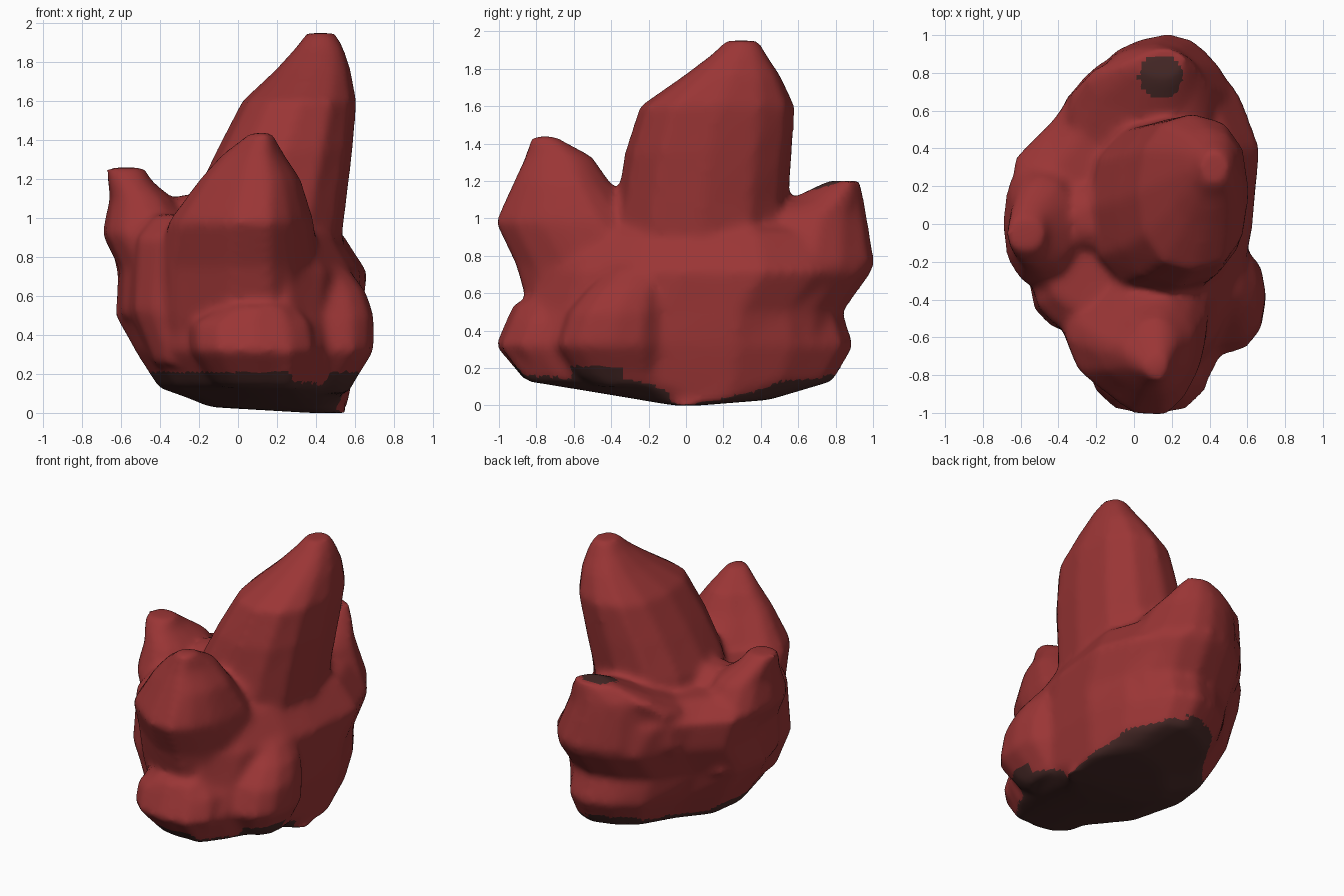
import bpy, bmesh, math
from mathutils import Vector

cube = bpy.data.objects.get("Cube")
if cube:
    bpy.data.objects.remove(cube, do_unlink=True)


def material(name, rgb):
    m = bpy.data.materials.new(name)
    m.use_nodes = True
    m.diffuse_color = (*rgb, 1)
    m.node_tree.nodes["Principled BSDF"].inputs["Base Color"].default_value = (*rgb, 1)
    return m


red = material("crystal red", (0.325, 0.036, 0.036))
brown = material("dark brown", (0.065, 0.023, 0.021))

# Rounded polygon for the crystals, egg-like outline for the base
ROUND = []
for i in range(12):
    a = math.tau * i / 12
    c, s = math.cos(a), math.sin(a)
    ROUND.append((math.copysign(abs(c) ** 0.85, c), math.copysign(abs(s) ** 0.85, s)))
EGG = [(-1, 0), (-.82, -.43), (-.57, -.62), (-.25, -.85), (-.07, -.96), (.37, -1),
       (.64, -.77), (.85, -.4), (.92, -.14), (.98, .34), (.82, .65), (.52, .93),
       (.25, 1), (-.07, .94), (-.35, .82), (-.63, .53), (-.94, .3)]

bm = bmesh.new()


def lobe(rings, outline=ROUND):
    """Loft an outline through rings given as (z, x0, x1, y0, y1)."""
    n = len(outline)
    loops = []
    for z, x0, x1, y0, y1 in rings:
        loops.append([bm.verts.new(((x0 + x1) / 2 + u * (x1 - x0) / 2,
                                    (y0 + y1) / 2 + v * (y1 - y0) / 2, z))
                      for u, v in outline])
    for low, high in zip(loops, loops[1:]):
        for i in range(n):
            j = (i + 1) % n
            bm.faces.new((low[i], low[j], high[j], high[i]))
    bm.faces.new(loops[0][::-1])
    bm.faces.new(loops[-1])


# Rocky base
lobe([(0, .36, .57, -.08, .08), (.03, -.15, .57, -.25, .45), (.08, -.27, .58, -.55, .62),
      (.13, -.41, .59, -.86, .79), (.32, -.53, .63, -1.0, .9), (.5, -.63, .65, -.86, .84),
      (.72, -.62, .68, -.78, 1.0), (.92, -.67, .55, -.72, .92), (1.02, -.58, .42, -.5, .6)], EGG)
# Main tall crystal
lobe([(.4, -.25, .6, -.43, .55), (.86, -.27, .53, -.4, .55), (1.1, -.23, .56, -.37, .55),
      (1.35, -.11, .59, -.33, .57), (1.6, .02, .61, -.25, .585), (1.76, .19, .58, -.02, .51),
      (1.88, .3, .54, .14, .43), (1.95, .35, .5, .21, .39)])
# Front crystal
lobe([(.25, -.35, .4, -.8, 0), (.5, -.42, .44, -.84, 0), (.75, -.42, .43, -.91, 0),
      (.98, -.36, .4, -1.02, -.2), (1.2, -.2, .33, -.92, -.41), (1.33, -.08, .24, -.86, -.5),
      (1.44, .06, .18, -.83, -.7)], EGG)
# Shoulder between the front and side crystals
lobe([(.25, -.44, -.1, -.56, 0), (.52, -.56, 0, -.58, 0), (.9, -.54, 0, -.56, 0),
      (1.02, -.44, 0, -.46, -.08)])
# Back crystal
lobe([(.3, -.25, .5, 0, .84), (.5, -.3, .54, 0, .82), (.76, -.4, .54, 0, 1.01),
      (1.0, -.35, .42, .2, .97), (1.1, -.25, .35, .55, .95), (1.2, -.02, .28, .76, .93)], EGG)
# Side crystal
lobe([(.5, -.62, -.2, -.38, .4), (.74, -.61, -.2, -.38, .4), (.92, -.7, -.22, -.35, .36),
      (1.1, -.66, -.33, -.26, .24), (1.19, -.67, -.44, -.2, .12), (1.26, -.68, -.48, -.14, .03)])
# Inner knob
lobe([(.9, -.42, -.08, -.2, .3), (1.07, -.36, -.12, -.12, .18), (1.12, -.3, -.18, -.05, .1)])
# Small crystals at the foot
lobe([(.1, .25, .57, -.5, -.1), (.16, .2, .6, -.6, -.1), (.32, .2, .7, -.7, -.1),
      (.5, .2, .7, -.64, -.1), (.62, .25, .66, -.54, -.1), (.74, .3, .57, -.42, -.1)])
lobe([(.13, -.12, .36, -.86, -.4), (.32, -.25, .42, -1.02, -.4), (.46, -.25, .4, -.96, -.4),
      (.55, -.1, .32, -.92, -.4)])

bmesh.ops.recalc_face_normals(bm, faces=bm.faces)
mesh = bpy.data.meshes.new("crystal_cluster")
bm.to_mesh(mesh)
bm.free()
cluster = bpy.data.objects.new("crystal_cluster", mesh)
bpy.context.collection.objects.link(cluster)

# Fuse the lobes into one softly creased skin
remesh = cluster.modifiers.new("fuse", 'REMESH')
remesh.mode = 'VOXEL'
remesh.voxel_size = 0.025
soft = cluster.modifiers.new("soften", 'SMOOTH')
soft.factor = 0.5
soft.iterations = 9
graph = bpy.context.evaluated_depsgraph_get()
fused = bpy.data.meshes.new_from_object(cluster.evaluated_get(graph))
cluster.modifiers.clear()
cluster.data = fused
bpy.data.meshes.remove(mesh)
fused.name = "crystal_cluster"

# Dark underside and a dark flat on the back crystal
fused.materials.clear()
fused.materials.append(red)
fused.materials.append(brown)
for f in fused.polygons:
    c = f.center
    under = c.z < .21 and f.normal.z < -.5
    cap = c.z > 1.0 and (Vector((c.x, c.y)) - Vector((.14, .78))).length < .115
    f.material_index = 1 if under or cap else 0
    f.use_smooth = True

# Stand on the ground
low = min(v.co.z for v in fused.vertices)
for v in fused.vertices:
    v.co.z -= low
